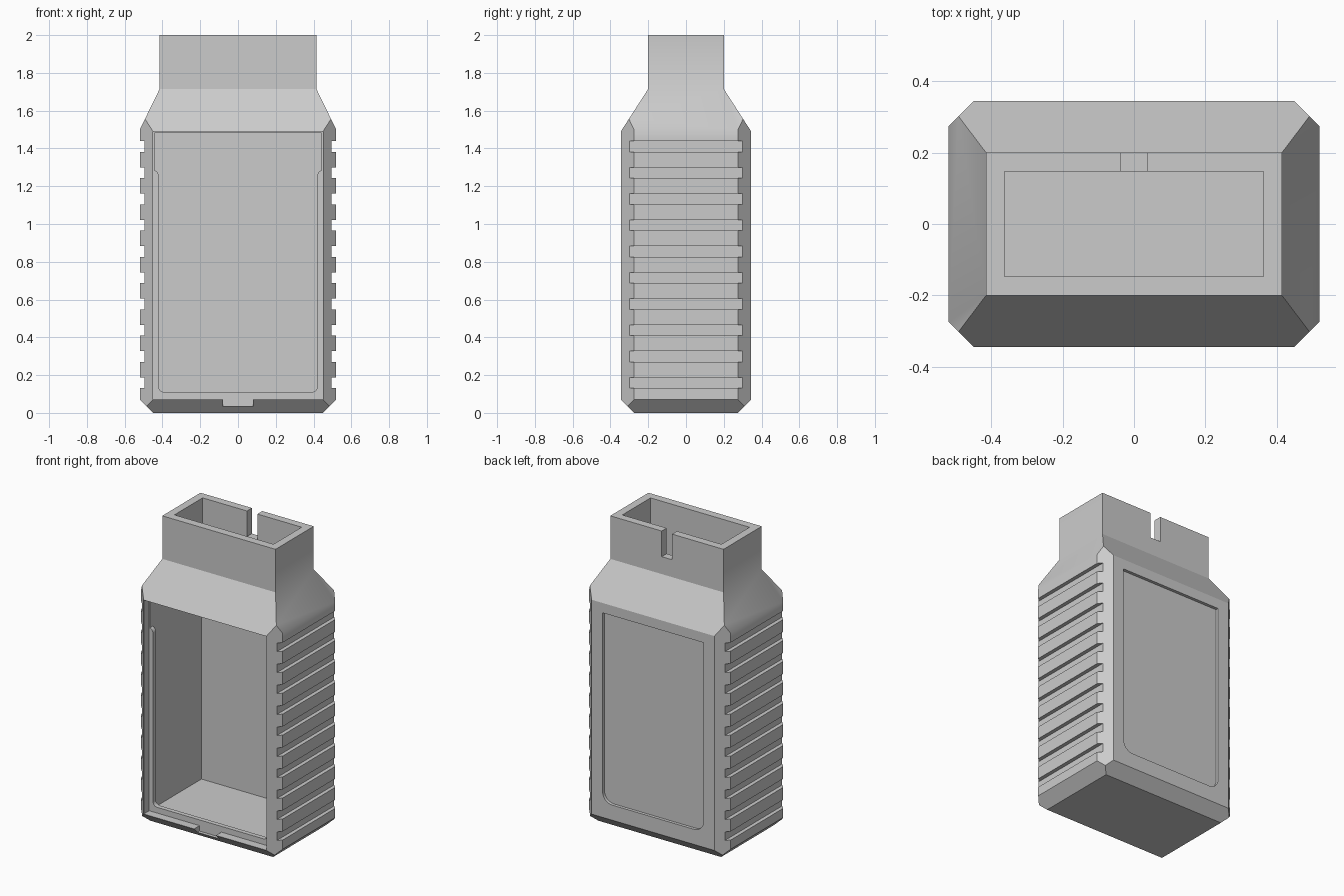
import bpy, bmesh
from math import radians, sin, cos
from mathutils import Vector

old = bpy.data.objects.get("Cube")
if old:
    bpy.data.objects.remove(old, do_unlink=True)

grey = bpy.data.materials.new("plain_grey")
grey.use_nodes = True
grey.diffuse_color = (0.6, 0.6, 0.6, 1)
grey.node_tree.nodes["Principled BSDF"].inputs["Base Color"].default_value = (0.6, 0.6, 0.6, 1)

# Main outer dimensions (half widths for x and y)
HX, HY, CH = 0.52, 0.345, 0.07
NX, NY, NZ = 0.415, 0.2, 1.715


def add_object(name, bm):
    bmesh.ops.recalc_face_normals(bm, faces=bm.faces)
    mesh = bpy.data.meshes.new(name)
    bm.to_mesh(mesh)
    bm.free()
    mesh.materials.append(grey)
    obj = bpy.data.objects.new(name, mesh)
    bpy.context.collection.objects.link(obj)
    return obj


def box_mesh(lo, hi):
    bm = bmesh.new()
    bmesh.ops.create_cube(bm, size=1)
    lo, hi = Vector(lo), Vector(hi)
    for v in bm.verts:
        v.co = (lo + hi) / 2 + v.co * (hi - lo)
    return bm


def plate(name, points, y0, y1):
    """Extrude an x-z outline from y0 to y1."""
    bm = bmesh.new()
    face = bm.faces.new([bm.verts.new((x, y0, z)) for x, z in points])
    new = bmesh.ops.extrude_face_region(bm, geom=[face])["geom"]
    for v in new:
        if isinstance(v, bmesh.types.BMVert):
            v.co.y = y1
    return add_object(name, bm)


def arc(cx, cz, r, start, end, steps=6):
    angles = [radians(start + (end - start) * i / steps) for i in range(steps + 1)]
    return [(cx + r * cos(a), cz + r * sin(a)) for a in angles]


def mirrored(half):
    return half + [(-x, z) for x, z in reversed(half)]


def activate(obj):
    bpy.ops.object.select_all(action='DESELECT')
    obj.select_set(True)
    bpy.context.view_layer.objects.active = obj


def cut(target, cutter):
    mod = target.modifiers.new("cut", 'BOOLEAN')
    mod.operation, mod.solver, mod.object = 'DIFFERENCE', 'EXACT', cutter
    activate(target)
    bpy.ops.object.modifier_apply(modifier=mod.name)
    bpy.data.objects.remove(cutter, do_unlink=True)


def cut_box(target, lo, hi):
    cut(target, add_object("cutter", box_mesh(lo, hi)))


# Housing: block trimmed by chamfer and shoulder planes
bm = box_mesh((-HX, -HY, 0), (HX, HY, NZ))
planes = []
for s in (-1, 1):
    planes += [((s * HX, 0, CH), (s, 0, -1)),
               ((0, s * HY, CH), (0, s, -1)),
               ((s * NX, 0, NZ), (s * (NZ - 1.5), 0, HX - NX)),
               ((0, s * NY, NZ), (0, s * (NZ - 1.49), HY - NY))]
    planes += [((s * HX, t * (HY - CH), 0), (s, t, 0)) for t in (-1, 1)]
for point, normal in planes:
    geom = bm.verts[:] + bm.edges[:] + bm.faces[:]
    bmesh.ops.bisect_plane(bm, geom=geom, dist=1e-5, plane_co=point,
                           plane_no=Vector(normal).normalized(), clear_outer=True)
    rim = [e for e in bm.edges if e.is_boundary]
    bmesh.ops.holes_fill(bm, edges=rim, sides=0)
bmesh.ops.remove_doubles(bm, verts=bm.verts, dist=1e-4)

# Neck: raise the top face
bm.normal_update()
top = max(bm.faces, key=lambda f: f.calc_center_median().z)
new = bmesh.ops.extrude_face_region(bm, geom=[top])["geom"]
for v in new:
    if isinstance(v, bmesh.types.BMVert):
        v.co.z = 2
if top.is_valid:
    bmesh.ops.delete(bm, geom=[top], context='FACES')
housing = add_object("housing", bm)

# Front cavity with a shallow lid seat and a pry notch
cut_box(housing, (-0.443, -0.5, 0.077), (0.443, 0.25, 1.483))
cut_box(housing, (-0.449, -0.5, 0.071), (0.449, -0.288, 1.488))
cut_box(housing, (-0.08, -0.5, 0.035), (0.08, -0.288, 0.1))

# Neck opening and rear slot
cut_box(housing, (-0.363, -0.147, 1.4), (0.363, 0.148, 2.1))
cut_box(housing, (-0.038, 0.1, 1.83), (0.038, 0.3, 2.1))

# Grip grooves on both sides
for i in range(10):
    z = 0.131 + i * 0.139
    for s in (-1, 1):
        x0, x1 = sorted((s * 0.495, s * 0.6))
        cut_box(housing, (x0, -0.5, z), (x1, 0.5, z + 0.057))

# Recessed label panel on the back
panel = mirrored(arc(0.3, 0.24, 0.07, -90, 0) + [(0.37, 1.425)])
cut(housing, plate("panel_cutter", panel, 0.325, 0.5))

# U-shaped seat rib inside the opening
outer = [(0.46, 0.073), (0.46, 1.285)]
inner = arc(0.45, 1.255, 0.03, 90, 180) + arc(0.39, 0.14, 0.03, 0, -90)
seat_rib = plate("seat_rib", mirrored(outer + inner)[:], -0.29, -0.26)

for obj in (housing, seat_rib):
    activate(obj)
    bpy.ops.object.shade_smooth_by_angle(angle=radians(30))
